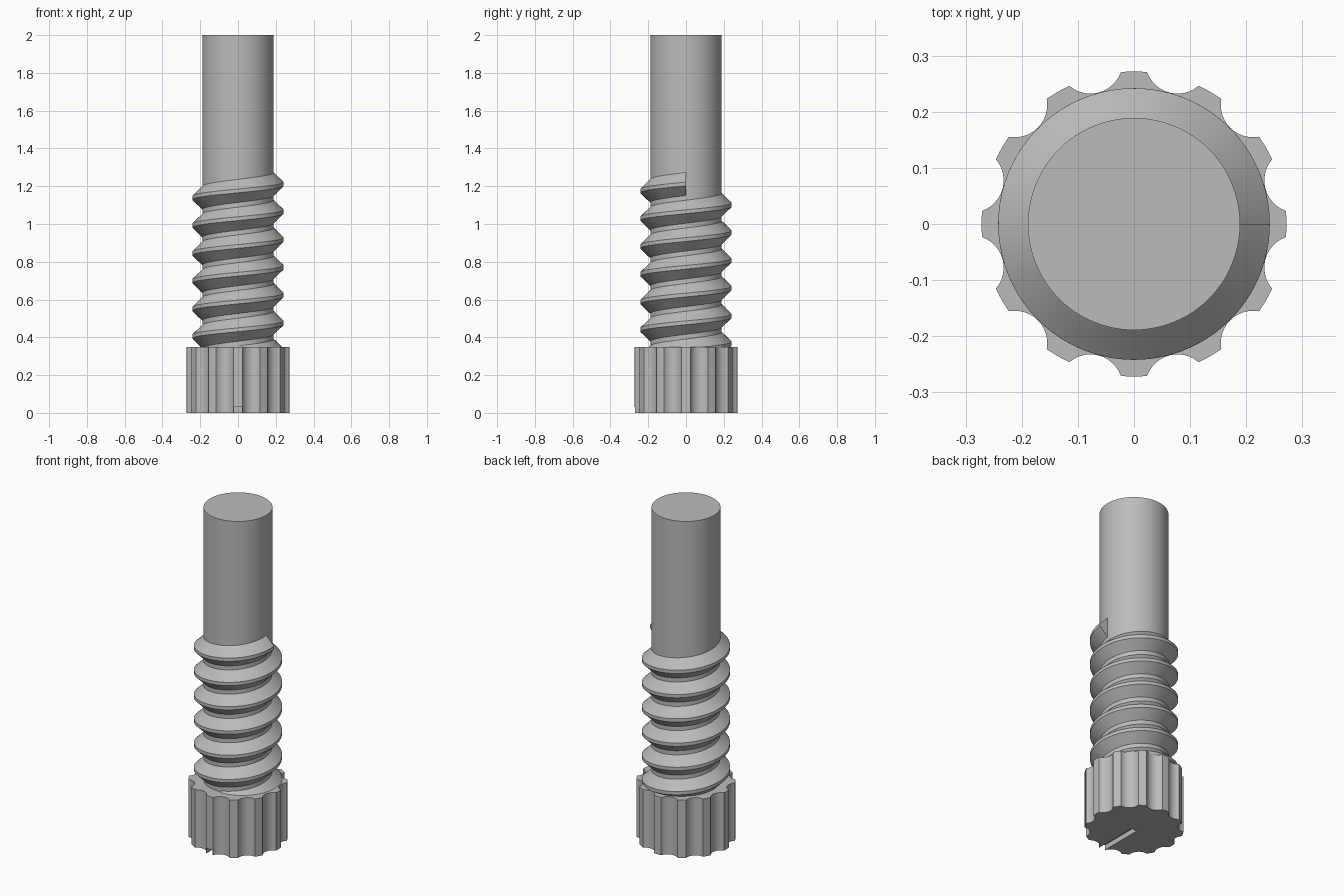
import bpy, bmesh
from math import sin, cos, pi, radians, atan2
from mathutils import Vector

cube = bpy.data.objects.get("Cube")
if cube:
    bpy.data.objects.remove(cube, do_unlink=True)

# Sizes
SHAFT_R, CREST_R, TIP_R, GROOVE_R = 0.189, 0.242, 0.272, 0.2425
HEAD_H, TOP, PITCH = 0.35, 2.0, 0.147
TEETH = 12

steel = bpy.data.materials.new("grey steel")
steel.use_nodes = True
steel.diffuse_color = (0.5, 0.5, 0.5, 1)
steel.node_tree.nodes["Principled BSDF"].inputs["Base Color"].default_value = (0.5, 0.5, 0.5, 1)


def finish(name, bm):
    """Turn a bmesh into a shaded object."""
    bmesh.ops.recalc_face_normals(bm, faces=bm.faces)
    mesh = bpy.data.meshes.new(name)
    bm.to_mesh(mesh)
    bm.free()
    obj = bpy.data.objects.new(name, mesh)
    bpy.context.collection.objects.link(obj)
    mesh.materials.append(steel)
    return obj


def smooth(obj):
    bpy.ops.object.select_all(action='DESELECT')
    obj.select_set(True)
    bpy.context.view_layer.objects.active = obj
    bpy.ops.object.shade_smooth_by_angle(angle=radians(25))


def prism(name, outline, z0, z1):
    """Extrude a flat outline upwards."""
    bm = bmesh.new()
    face = bm.faces.new([bm.verts.new((x, y, z0)) for x, y in outline])
    out = bmesh.ops.extrude_face_region(bm, geom=[face])
    verts = [v for v in out["geom"] if isinstance(v, bmesh.types.BMVert)]
    bmesh.ops.translate(bm, verts=verts, vec=(0, 0, z1 - z0))
    return finish(name, bm)


# Plain shaft
circle = [(SHAFT_R * cos(2 * pi * i / 96), SHAFT_R * sin(2 * pi * i / 96)) for i in range(96)]
smooth(prism("shaft", circle, HEAD_H - 0.05, TOP))

# Knurled head: flat-tipped teeth separated by round scallops
half_tip = radians(4.9)
step = 2 * pi / TEETH
corner = Vector((TIP_R * cos(step / 2 - half_tip), TIP_R * sin(step / 2 - half_tip)))
depth = corner.x - GROOVE_R
scallop_r = (corner.y ** 2 + depth ** 2) / (2 * depth)
centre = GROOVE_R + scallop_r
sweep = atan2(corner.y, centre - corner.x)
outline = []
for t in range(TEETH):
    a = t * step
    outline.append((TIP_R * cos(a), TIP_R * sin(a)))
    mid = a + step / 2
    for k in range(13):
        b = sweep * (k / 6 - 1)
        p = Vector((centre - scallop_r * cos(b), scallop_r * sin(b)))
        outline.append((p.x * cos(mid) - p.y * sin(mid), p.x * sin(mid) + p.y * cos(mid)))
head = prism("knurled_head", outline, 0, HEAD_H)

# Pointer slot under the head, from the centre to the front rim
cutter = prism("slot_cutter", [(-0.02, -0.4), (0.02, -0.4), (0.02, 0), (-0.02, 0)], -0.05, 0.03)
cutter.hide_render = True
cut = head.modifiers.new("slot", 'BOOLEAN')
cut.operation = 'DIFFERENCE'
cut.solver = 'EXACT'
cut.object = cutter
bpy.context.view_layer.objects.active = head
bpy.ops.object.modifier_apply(modifier="slot")
bpy.data.objects.remove(cutter, do_unlink=True)
smooth(head)

# Helical thread: trapezoid section swept up the shaft, ending at the left side
section = [(SHAFT_R - 0.003, -0.064), (CREST_R, -0.01), (CREST_R, 0.01), (SHAFT_R - 0.003, 0.064)]
END_Z, START, SEGMENTS = 1.212, -(6 * 2 * pi + radians(85)), 500
bm = bmesh.new()
rings = []
for i in range(SEGMENTS + 1):
    a = START * (1 - i / SEGMENTS)
    z = END_Z + PITCH * a / (2 * pi)
    rings.append([bm.verts.new((r * cos(a), r * sin(a), z + h)) for r, h in section])
for lower, upper in zip(rings, rings[1:]):
    for j in range(4):
        k = (j + 1) % 4
        bm.faces.new((lower[j], lower[k], upper[k], upper[j]))
bm.faces.new(rings[0])
bm.faces.new(rings[-1])
smooth(finish("screw_thread", bm))
